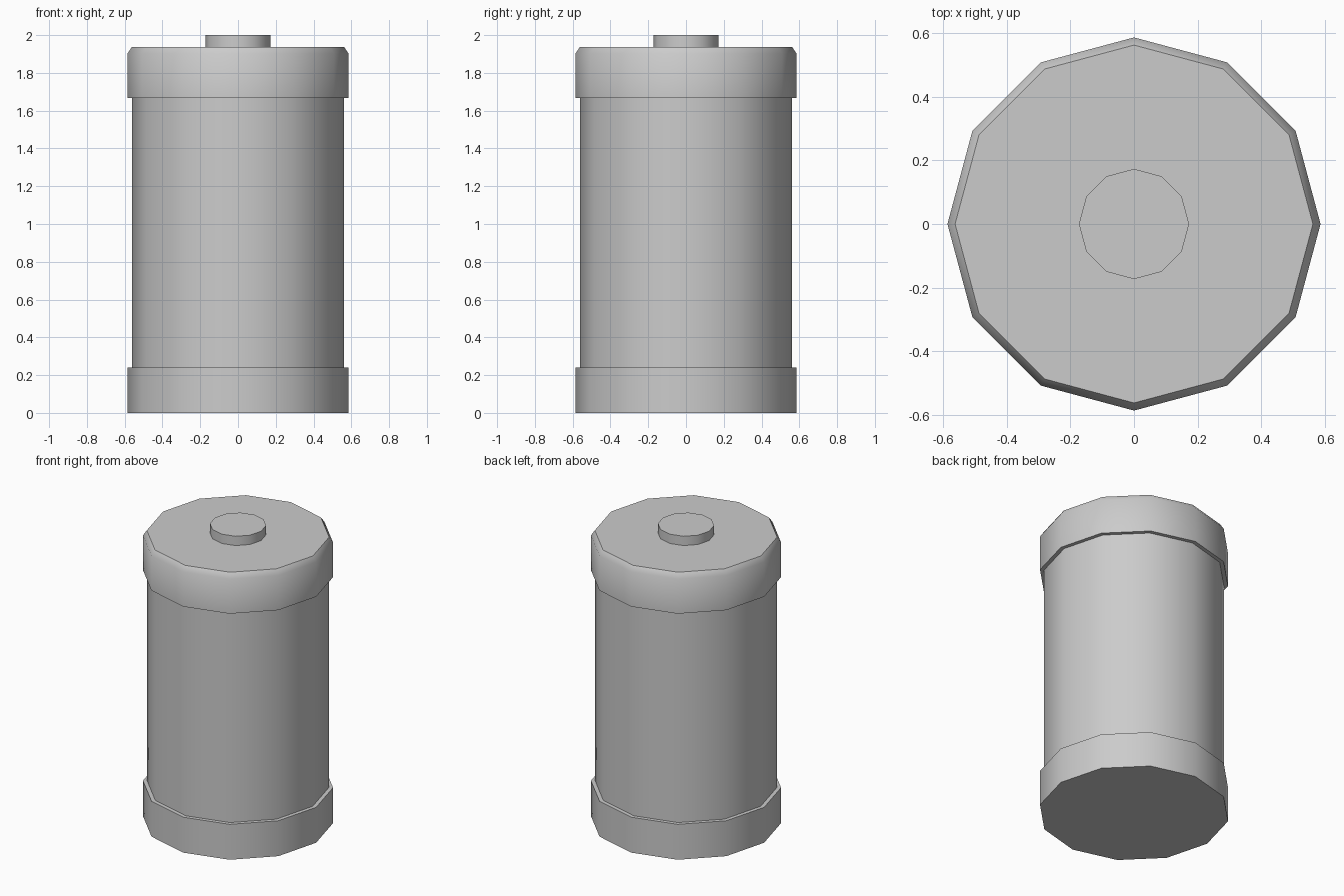
import bpy, bmesh
from math import sin, cos, pi, radians

if "Cube" in bpy.data.objects:
    bpy.data.objects.remove(bpy.data.objects["Cube"])

SIDES = 12


def turned_part(name, profile):
    """Closed twelve-sided turned solid from (radius, z) points, bottom to top."""
    bm = bmesh.new()
    rings = [[bm.verts.new((r * cos(2 * pi * i / SIDES), r * sin(2 * pi * i / SIDES), z))
              for i in range(SIDES)] for r, z in profile]
    for low, high in zip(rings, rings[1:]):
        for i in range(SIDES):
            j = (i + 1) % SIDES
            bm.faces.new((low[i], low[j], high[j], high[i]))
    bm.faces.new(rings[0][::-1])
    bm.faces.new(rings[-1])
    mesh = bpy.data.meshes.new(name)
    bm.to_mesh(mesh)
    bm.free()
    # Smooth around the sides, crisp at the rims
    mesh.shade_smooth()
    mesh.set_sharp_from_angle(angle=radians(42))
    obj = bpy.data.objects.new(name, mesh)
    bpy.context.collection.objects.link(obj)
    return obj


# Bottom band
turned_part("bottom_cap", [(0.586, 0), (0.586, 0.24)])
# Main cylinder, tucked slightly into both caps
turned_part("body", [(0.56, 0.2), (0.56, 1.7)])
# Top band with chamfered rim
turned_part("top_cap", [(0.586, 1.667), (0.586, 1.902), (0.562, 1.937)])
# Contact button
turned_part("terminal", [(0.173, 1.92), (0.173, 2.0)])
